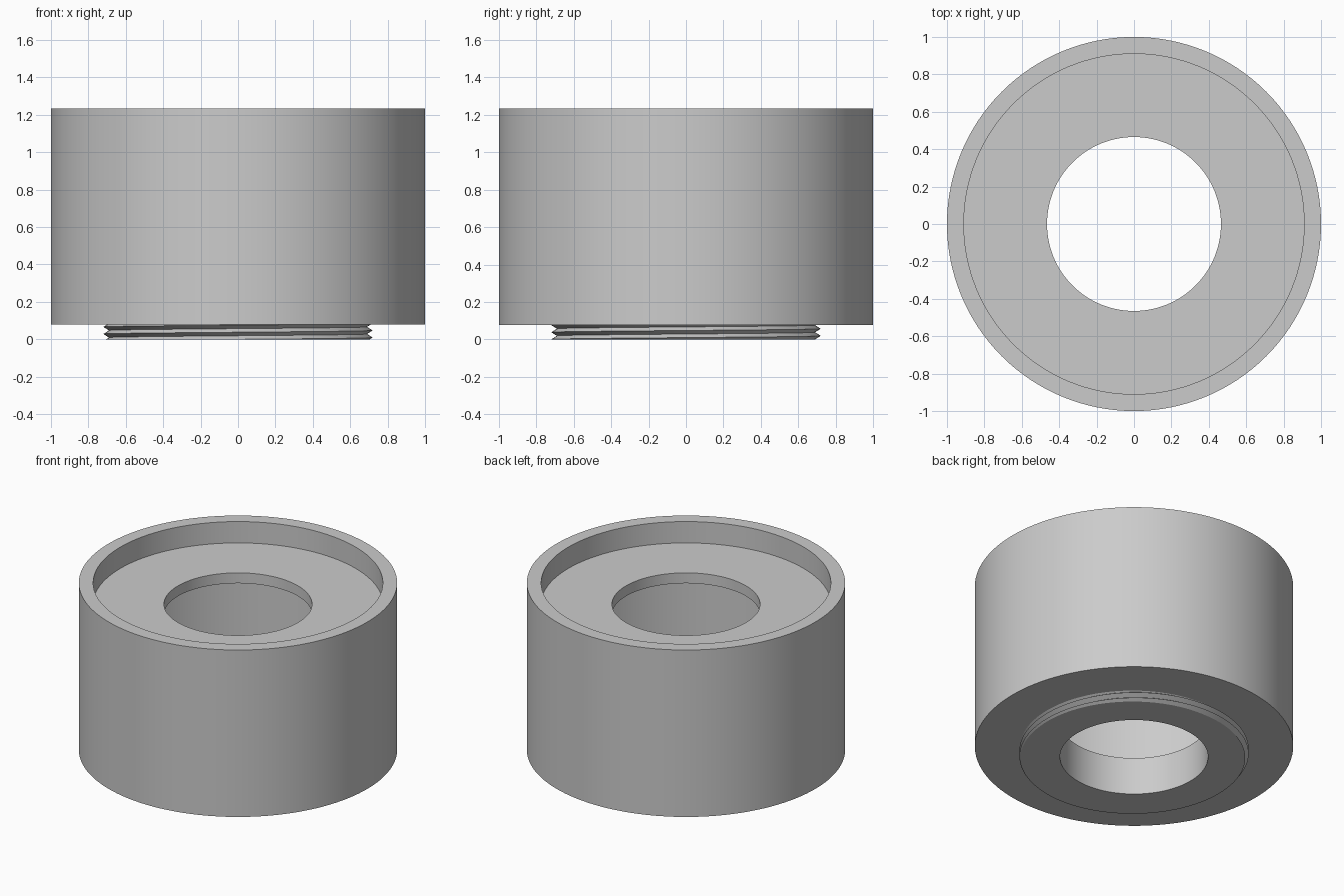
import bpy, bmesh
from math import sin, cos, tau, radians

if "Cube" in bpy.data.objects:
    bpy.data.objects.remove(bpy.data.objects["Cube"])

SEGMENTS = 128
HOLE_R, BODY_R, CAVITY_R = 0.465, 1.0, 0.91
TOP, RECESS_Z, CEILING_Z, FLOOR_Z, BASE_Z = 1.235, 1.087, 1.015, 0.26, 0.078
ROOT_R, CREST_R, PITCH, PHASE = 0.69, 0.72, 0.038, 0.25

grey = bpy.data.materials.new("plain grey")
grey.use_nodes = True
colour = (0.6, 0.6, 0.6, 1)
grey.diffuse_color = colour
grey.node_tree.nodes["Principled BSDF"].inputs["Base Color"].default_value = colour


def revolve(name, profile_at, smooth_angle=30):
    """Skin a (radius, height) profile, given per angle, around the z axis."""
    bm = bmesh.new()
    columns = []
    for i in range(SEGMENTS + 1):
        a = tau * i / SEGMENTS
        columns.append([bm.verts.new((r * cos(a), r * sin(a), z))
                        for r, z in profile_at(i / SEGMENTS)])
    for left, right in zip(columns, columns[1:]):
        for j in range(len(left) - 1):
            bm.faces.new((left[j], right[j], right[j + 1], left[j + 1]))
    bmesh.ops.remove_doubles(bm, verts=bm.verts, dist=1e-5)
    mesh = bpy.data.meshes.new(name)
    bm.to_mesh(mesh)
    bm.free()
    mesh.materials.append(grey)
    obj = bpy.data.objects.new(name, mesh)
    bpy.context.collection.objects.link(obj)
    bpy.ops.object.select_all(action="DESELECT")
    obj.select_set(True)
    bpy.context.view_layer.objects.active = obj
    bpy.ops.object.shade_smooth_by_angle(angle=radians(smooth_angle))
    return obj


# Hollow housing: underside, outer wall, rim, recess, top plate, cavity, bore
housing_profile = [
    (ROOT_R, BASE_Z), (BODY_R, BASE_Z), (BODY_R, TOP), (CAVITY_R, TOP),
    (CAVITY_R, RECESS_Z), (HOLE_R, RECESS_Z), (HOLE_R, CEILING_Z),
    (CAVITY_R, CEILING_Z), (CAVITY_R, FLOOR_Z), (HOLE_R, FLOOR_Z), (HOLE_R, 0),
]
revolve("housing", lambda turn: housing_profile)


# Threaded collar: a helical V thread trimmed flat at both ends
def thread_profile(turn):
    points = [(HOLE_R, 0)]
    for k in range(-4, 6):
        z = min(max(PITCH * (k / 2 + turn + PHASE), 0), BASE_Z)
        t = (z / PITCH - turn - PHASE) % 1
        points.append((ROOT_R + (CREST_R - ROOT_R) * abs(1 - 2 * t), z))
    return points


revolve("threaded_collar", thread_profile, 25)
